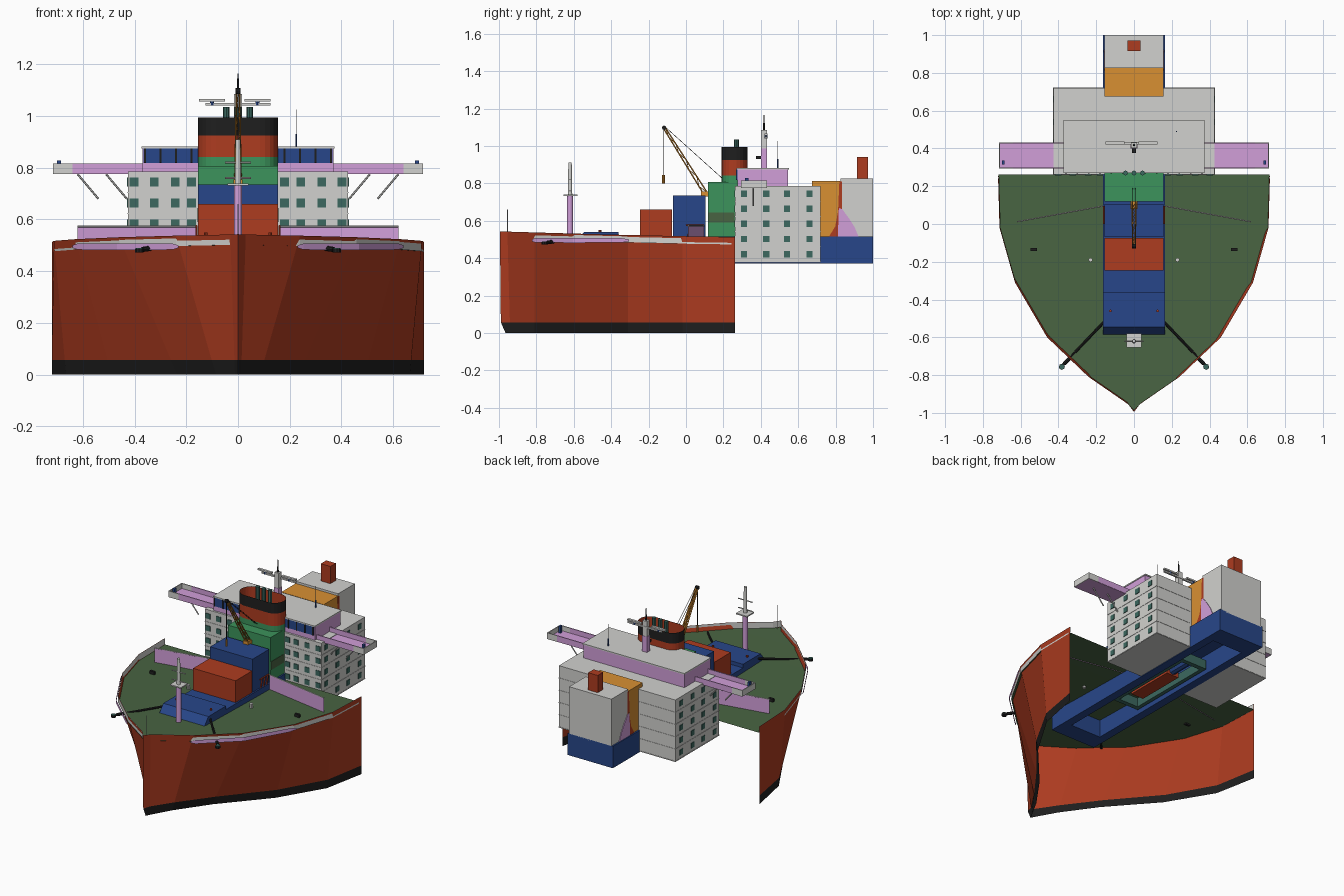
import bpy, bmesh, math
from mathutils import Vector

cube = bpy.data.objects.get("Cube")
if cube:
    bpy.data.objects.remove(cube)


def material(name, r, g, b):
    m = bpy.data.materials.new(name)
    m.use_nodes = True
    colour = [(c / 255) ** 2.2 for c in (r, g, b)] + [1]
    m.diffuse_color = colour
    m.node_tree.nodes["Principled BSDF"].inputs["Base Color"].default_value = colour
    return m


RED = material("hull_red", 172, 62, 37)
BLACK = material("black", 36, 36, 36)
GREY = material("light_grey", 208, 208, 205)
DECK = material("deck_green", 74, 100, 68)
BLUE = material("blue", 44, 72, 136)
GREEN = material("bright_green", 62, 146, 92)
ORANGE = material("orange", 216, 143, 54)
PURPLE = material("lilac", 208, 157, 216)
TEAL = material("dark_teal", 62, 104, 96)


def finish(name, bm, *mats):
    me = bpy.data.meshes.new(name)
    bm.to_mesh(me)
    bm.free()
    ob = bpy.data.objects.new(name, me)
    for m in mats:
        me.materials.append(m)
    bpy.context.collection.objects.link(ob)
    return ob


def box(name, x, y, z, *mats):
    """Box from (low, high) ranges."""
    bm = bmesh.new()
    bmesh.ops.create_cube(bm, size=1)
    for v in bm.verts:
        v.co = [r[0] if c < 0 else r[1] for c, r in zip(v.co, (x, y, z))]
    return finish(name, bm, *mats)


def rod(name, p, q, r, mat, sides=8, r2=None):
    p, q = Vector(p), Vector(q)
    d = q - p
    bm = bmesh.new()
    bmesh.ops.create_cone(bm, cap_ends=True, segments=sides, radius1=r,
                          radius2=r if r2 is None else r2, depth=d.length)
    bmesh.ops.transform(bm, verts=bm.verts,
                        matrix=d.to_track_quat('Z', 'Y').to_matrix().to_4x4())
    bmesh.ops.translate(bm, verts=bm.verts, vec=(p + q) / 2)
    return finish(name, bm, mat)


def side_prism(name, profile, x0, x1, mat):
    """Extrude a (y, z) outline along x."""
    bm = bmesh.new()
    f = bm.faces.new([bm.verts.new((x0, y, z)) for y, z in profile])
    ext = bmesh.ops.extrude_face_region(bm, geom=[f])["geom"]
    bmesh.ops.translate(bm, vec=(x1 - x0, 0, 0),
                        verts=[v for v in ext if isinstance(v, bmesh.types.BMVert)])
    bmesh.ops.recalc_face_normals(bm, faces=bm.faces)
    return finish(name, bm, mat)


def wall(name, rows, *mats, closed=False):
    """Sheet through stacked rows of points; one material per band."""
    bm = bmesh.new()
    grid = [[bm.verts.new(p) for p in row] for row in rows]
    n = len(rows[0])
    for k, (lo, hi) in enumerate(zip(grid, grid[1:])):
        for i in range(n if closed else n - 1):
            j = (i + 1) % n
            f = bm.faces.new((lo[i], lo[j], hi[j], hi[i]))
            f.material_index = min(k, len(mats) - 1)
    return finish(name, bm, *mats)


# Flared hull shell, open at the stern cut and underneath
half = [(.72, .262), (.712, -.02), (.63, -.31), (.46, -.6), (.24, -.81), (.03, -.955)]
foot_half = [(.72, .262), (.665, -.02), (.49, -.31), (.235, -.6), (.085, -.81), (.012, -.94)]


def both_sides(points, bow):
    return [(-x, y) for x, y in points] + [(0, bow)] + points[::-1]


def sheer(y):
    return .513 + .03 * ((.262 - y) / 1.257) ** 1.3


def deck(y):
    return sheer(y) - .04


outline = both_sides(half, -.995)
foot = both_sides(foot_half, -.965)
band = [(a + (c - a) * .11, b + (d - b) * .11) for (a, b), (c, d) in zip(foot, outline)]
band[len(half)] = (0, -.99)
top = [(x, y, sheer(y)) for x, y in outline]
wall("hull", [[(x, y, 0) for x, y in foot], [(x, y, .057) for x, y in band], top], BLACK, RED)
inner = [(x * .996, y * .996) for x, y in outline]
wall("bulwark_lining", [[(x, y, deck(y)) for x, y in inner],
                        [(x, y, sheer(y)) for x, y in inner]], GREY)
plan = half + [(.001, -.985)]
wall("main_deck", [[(s * x * .995, y, deck(y)) for x, y in plan] for s in (-1, 1)], DECK)

for s in (-1, 1):
    # Mooring strips on the bow flanks
    path = [(.227, -.82), (.25, -.802), (.465, -.601), (.615, -.342), (.637, -.3)]
    lift = (.005, .012, .013, .012, .005)
    wall("mooring_strip", [[(s * (x + .004), y - .004, .495 + t * h) for (x, y), h in zip(path, lift)]
                           for t in (-1, 1)], PURPLE)
    # Booms, fairleads and breakwater
    rod("mooring_boom", (s * .16, -.52, .515), (s * .38, -.75, .482), .007, BLACK)
    rod("boom_end", (s * .382, -.756, .472), (s * .382, -.756, .486), .016, BLACK)
    rod("boom_cap", (s * .382, -.756, .486), (s * .382, -.756, .49), .014, TEAL)
    rod("boom_sleeve", (s * .34, -.71, .488), (s * .37, -.74, .484), .01, BLACK)
    x = s * .53
    box("fairlead", (x - .017, x + .017), (-.143, -.127), (.47, .5), BLACK)
    rod("bollard", (s * .23, -.19, .47), (s * .23, -.19, .51), .011, GREY)
    wall("breakwater", [[(s * .62, .012, z), (s * .165, .095, z)] for z in (.473, .572)], PURPLE)
    rod("breakwater_rail", (s * .62, .012, .572), (s * .165, .095, .572), .004, GREY, 6)
    rod("tray_stud", (s * .125, -.46, .53), (s * .125, -.46, .55), .007, RED)

# Blue central tray, hollow underneath
W = .165
for s in (-1, 1):
    box("tray_side", sorted((s * .11, s * W)), (-.57, 1), (.372, .51), BLUE)
box("tray_front", (-.11, .11), (-.57, -.45), (.372, .51), BLUE)
box("tray_back", (-.11, .11), (.87, 1), (.372, .51), BLUE)
box("tray_top", (-W, W), (-.55, 1), (.5, .516), BLUE)
side_prism("tray_nose", [(-.585, .492), (-.545, .54), (-.36, .54), (-.36, .5)], -W, W, BLUE)

# Machinery inside the tray
for s in (-1, 1):
    box("engine_bed", sorted((s * .07, s * .095)), (-.08, .56), (.39, .45), TEAL)
for y in (-.08, .53):
    box("engine_bed_end", (-.07, .07), (y, y + .03), (.39, .45), TEAL)
box("engine", (-.045, .045), (.03, .36), (.4, .5), RED)
rod("engine_shaft", (0, .36, .43), (0, .53, .43), .025, BLUE)

# Stepped deck houses
B = (-.155, .155)
box("red_house", B, (-.247, -.075), (.51, .66), RED)
box("blue_house", B, (-.07, .105), (.51, .735), BLUE)
box("green_house", B, (.118, .27), (.51, .806), GREEN)
box("orange_house", B, (.675, .825), (.51, .812), ORANGE)
box("stern_house", B, (.825, 1), (.51, .826), GREY)
box("stern_chimney", (-.035, .035), (.915, .972), (.82, .94), RED)
for s in (-1, 1):
    side_prism("red_corner_strip", [(.765, .516), (.798, .57), (.813, .65), (.82, .81), (.834, .81),
                                    (.834, .66), (.83, .516)], s * .153, s * .157, RED)
    side_prism("lilac_panel", [(.812, .516), (.817, .668), (.835, .662), (.87, .615),
                               (.902, .565), (.922, .516)], s * .153, s * .159, PURPLE)
    box("green_house_panel", sorted((s * .153, s * .157)), (.12, .258), (.59, .645), DECK)
    for y in (.01, .04, .07):
        rod("ladder_leg", (s * .16, y, .516), (s * .16, y + .015, .575), .004, RED, 6)
    rod("ladder_rail", (s * .16, 0, .575), (s * .16, .095, .575), .004, RED, 6)

# Accommodation block with windows and floor ledges
for s in (-1, 1):
    box("block_lower", sorted((s * W, s * .426)), (.262, .72), (.376, .516), GREY)
box("block_upper", (-.426, .426), (.262, .72), (.516, .786), GREY)
h = .017
for row in range(5):
    z = .745 - .081 * row
    for s in (-1, 1):
        box("floor_ledge", sorted((s * W, s * .428)), (.26, .722), (z - .043, z - .039), GREY)
        for x in (.18, .243, .324, .402):
            x *= s
            box("front_window", (x - h, x + h), (.258, .264), (z - h, z + h), TEAL)
        for y in (.31, .43, .54, .66):
            box("side_window", sorted((s * .424, s * .43)), (y - h, y + h), (z - h, z + h), TEAL)

# Bridge with roof and front glazing
box("bridge", (-.37, .37), (.275, .545), (.786, .876), PURPLE)
box("bridge_roof", (-.373, .373), (.27, .55), (.874, .882), GREY)
box("bridge_glazing", (-.365, .365), (.27, .276), (.818, .874), BLUE)
for i in range(13):
    x = -.36 + .06 * i
    box("mullion", (x - .004, x + .004), (.267, .272), (.818, .874), BLACK)

# Bridge wings: open troughs with grey tips
for s in (-1, 1):
    def wing(name, x0, x1, y, z, mat):
        box(name, sorted((s * x0, s * x1)), y, z, mat)
    wing("wing_floor", .36, .71, (.295, .43), (.775, .783), PURPLE)
    for y in (.293, .426):
        wing("wing_rail", .36, .64, (y, y + .006), (.776, .816), PURPLE)
        wing("wing_tip_rail", .64, .715, (y, y + .006), (.775, .816), GREY)
    wing("wing_end", .709, .715, (.295, .43), (.775, .816), GREY)
    wing("wing_lamp", .685, .7, (.315, .335), (.783, .828), BLUE)
    for a, b in ((.62, .54), (.51, .43)):
        rod("wing_brace", (s * a, .36, .775), (s * b, .36, .68), .004, GREY, 6)


# Funnel: open oval tube in three bands
def oval(z, r=.07):
    pts = []
    for i in range(24):
        side, k = (1, i) if i < 12 else (-1, i - 12)
        a = side * -math.pi / 2 + math.pi * k / 11 if side > 0 else math.pi / 2 + math.pi * k / 11
        pts.append((math.cos(a) * r + side * .085, .26 + math.sin(a) * r, z))
    return pts


wall("funnel", [oval(z) for z in (.786, .842, .925, .995)], GREEN, RED, BLACK, closed=True)
wall("funnel_lining", [oval(.994, .069), oval(.81, .069)], RED, closed=True)
for x in (-.045, 0, .045):
    rod("exhaust_pipe", (x, .27, .8), (x, .27, 1.035), .013, TEAL)

# Radar mast on the bridge roof
box("radar_mast_base", (-.018, .018), (.4, .434), (.88, .985), PURPLE)
box("radar_mast", (-.016, .016), (.402, .432), (.985, 1.085), GREY)
rod("radar_aerial", (0, .417, 1.08), (0, .417, 1.165), .006, BLACK, r2=.002)
box("radar_yard", (-.125, .125), (.422, .434), (1.04, 1.05), GREY)
for x in (-.1, .075):
    box("radar_scanner", (x - .05, x + .05), (.42, .436), (1.056, 1.066), GREY)
    rod("scanner_post", (x, .428, 1.04), (x, .428, 1.06), .008, BLUE)
box("mast_lamp", (-.01, .01), (.375, .402), (.93, .945), BLACK)
rod("whip_aerial", (.225, .49, .88), (.225, .49, 1.025), .0012, GREY, 6)
rod("whip_base", (.225, .49, .88), (.225, .49, .93), .004, BLUE, 6)

# Bow mast and flagstaff
rod("bow_mast_lower", (0, -.62, .48), (0, -.62, .735), .016, PURPLE, 12)
rod("bow_mast_upper", (0, -.62, .735), (0, -.62, .91), .012, GREY, 12, .009)
box("lookout_platform", (-.04, .04), (-.655, -.58), (.732, .74), GREY)
for z in (.76, .82):
    rod("mast_yard", (-.05, -.62, z), (.05, -.62, z), .004, GREY, 6)
rod("flagstaff", (0, -.955, .49), (0, -.955, .66), .002, GREY, 6)

# Crane: slim tapering lattice jib, hook and stays
foot_pt, tip = Vector((0, .105, .745)), Vector((0, -.115, 1.095))
box("crane_base", (-.018, .018), (.08, .118), (.73, .755), ORANGE)
across = Vector((0, .355, .225)).normalized()


def jib(t, sx, sy):
    w = .017 * (1 - .5 * t)
    return foot_pt.lerp(tip, t) + Vector((sx * w * .7, 0, 0)) + across * sy * w * .6


for sx, sy in ((-1, -1), (-1, 1), (1, -1), (1, 1)):
    rod("jib_chord", jib(0, sx, sy), jib(1, sx, sy), .0035, ORANGE, 6)
for i in range(8):
    t, f = i / 8, (-1) ** i
    for s in (-1, 1):
        rod("jib_lacing", jib(t, s, f), jib(t + .125, s, -f), .002, ORANGE, 5)
        rod("jib_lacing", jib(t, f, s), jib(t + .125, -f, s), .002, ORANGE, 5)
rod("jib_head", (-.01, -.117, 1.097), (.01, -.117, 1.097), .012, BLACK)
rod("hoist_cable", (0, -.12, 1.09), (0, -.12, .84), .002, BLACK, 5)
rod("hook_block", (0, -.12, .8), (0, -.12, .845), .007, ORANGE)
for x in (-.007, .007):
    rod("jib_stay", (x, -.11, 1.1), (x, .19, .83), .0015, BLACK, 5)
